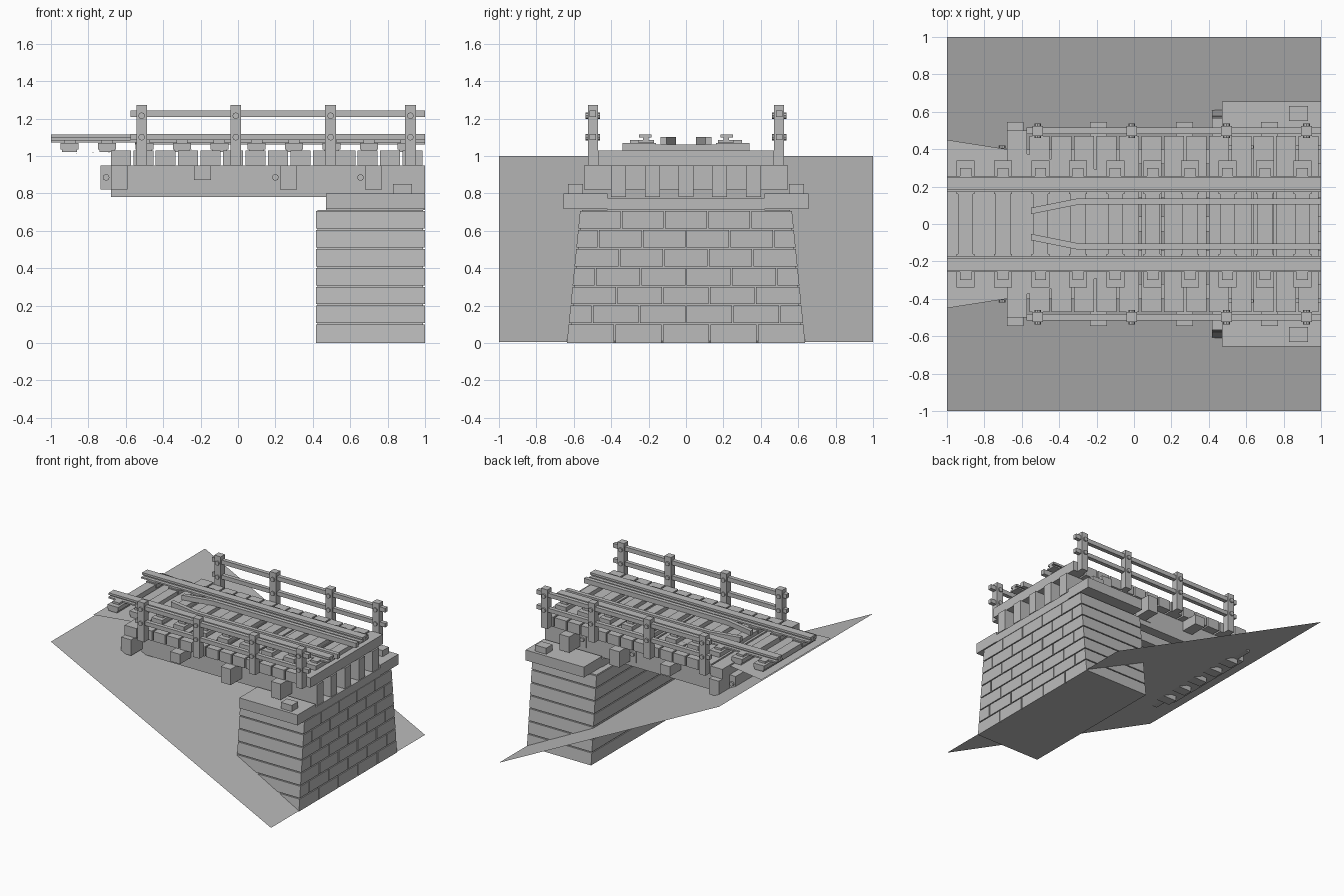
import bpy, math
from mathutils import Vector

cube = bpy.data.objects.get("Cube")
if cube:
    bpy.data.objects.remove(cube, do_unlink=True)

stone = bpy.data.materials.new("plain_grey")
stone.use_nodes = True
GREY = (0.5, 0.5, 0.5, 1)
stone.diffuse_color = GREY
stone.node_tree.nodes["Principled BSDF"].inputs["Base Color"].default_value = GREY


def make(name, verts, faces):
    me = bpy.data.meshes.new(name)
    me.from_pydata(verts, [], faces)
    me.materials.append(stone)
    ob = bpy.data.objects.new(name, me)
    bpy.context.collection.objects.link(ob)
    return ob


def prism(name, profile, x0, x1):
    """Extrude a counter-clockwise (y, z) profile along x."""
    n = len(profile)
    verts = [(x, y, z) for x in (x0, x1) for y, z in profile]
    faces = [(i, (i + 1) % n, n + (i + 1) % n, n + i) for i in range(n)]
    faces = [f[::-1] for f in faces]
    faces += [tuple(range(n))[::-1], tuple(range(n, 2 * n))]
    ob = make(name, verts, [f for f in faces])
    fix_normals(ob)
    return ob


def fix_normals(ob):
    import bmesh
    bm = bmesh.new()
    bm.from_mesh(ob.data)
    bmesh.ops.recalc_face_normals(bm, faces=bm.faces)
    bm.to_mesh(ob.data)
    bm.free()


def box(name, x, y, z):
    return prism(name, [(y[0], z[0]), (y[1], z[0]), (y[1], z[1]), (y[0], z[1])], *x)


def pair(name, x, y, z):
    """The same box on both sides of the track."""
    box(name + "_left", x, y, z)
    box(name + "_right", x, (-y[1], -y[0]), z)


def bolt(name, x, y0, y1, z, r):
    ring = [(r * math.cos(a * math.pi / 4), r * math.sin(a * math.pi / 4)) for a in range(8)]
    verts = [(x + c, y, z + s) for y in (y0, y1) for c, s in ring]
    faces = [(i, (i + 1) % 8, 8 + (i + 1) % 8, 8 + i) for i in range(8)]
    faces += [tuple(range(8)), tuple(range(8, 16))]
    fix_normals(make(name, verts, faces))


# Sloping ground and the thin ballast bed at its top
make("ground_slope", [(-1, -1, 1), (1, -1, 0.005), (1, 1, 0.005), (-1, 1, 1)], [(0, 1, 2, 3)])
make("ballast_bed",
     [(-1, -0.45, 1.01), (-0.68, -0.4, 1.02), (-0.15, -0.28, 1.036),
      (-0.15, 0.28, 1.036), (-0.68, 0.4, 1.02), (-1, 0.45, 1.01)], [(0, 1, 2, 3, 4, 5)])

# Battered stone pier: solid courses with separate facing blocks
COURSES, RISE, GAP = 7, 0.1015, 0.004


def half_width(z):
    return 0.637 - 0.1 * z


prism("pier_core", [(-0.625, 0), (0.625, 0), (0.555, 0.71), (-0.555, 0.71)], 0.425, 0.99)
for c in range(COURSES):
    z0, z1 = c * RISE + (GAP if c else 0), (c + 1) * RISE - GAP
    w0, w1 = half_width(z0), half_width(z1)
    prism("pier_course", [(-w0, z0), (w0, z0), (w1, z1), (-w1, z1)], 0.417, 0.93)
    step = 2 * w0 / 5
    shift = 0 if c % 2 == 0 else -step / 2
    cuts = [-w0] + [-w0 + step * i + shift for i in range(1, 6)] + [w0]
    cuts = [y for i, y in enumerate(cuts) if i in (0, 6) or y < w0 - 0.01]
    for i, (a, b) in enumerate(zip(cuts, cuts[1:])):
        a0 = a if i == 0 else a + GAP
        b0 = b if b == w0 else b - GAP
        a1 = -w1 if i == 0 else a0
        b1 = w1 if b == w0 else b0
        prism("pier_block", [(a0, z0), (b0, z0), (b1, z1), (a1, z1)], 0.93, 1.0)

# Cap stones and bearing
pair("cap_stone", (0.47, 1), (0.42, 0.655), (0.715, 0.8))
pair("cap_block", (0.83, 0.93), (0.55, 0.63), (0.8, 0.85))
box("bearing_slab", (0.47, 1), (-0.42, 0.42), (0.71, 0.775))

# Long girders
for y in (-0.36, -0.18, 0, 0.18, 0.36):
    box("girder", (-0.68, 1), (y - 0.04, y + 0.04), (0.78, 0.95))

# Cross beams with bolted blocks beside the girders
for x, low in ((-0.635, 0.82), (-0.19, 0.87), (0.27, 0.82), (0.725, 0.82)):
    box("cross_beam", (x - 0.045, x + 0.045), (-0.545, 0.545), (low, 0.95))
    if low < 0.85:
        box("spacer_beam", (x - 0.1, x - 0.045), (-0.405, 0.405), (low, 0.95))
        for s in (-1, 1):
            bolt("beam_bolt", x - 0.07, s * 0.4, s * 0.42, 0.885, 0.018)

# Deck planks
PITCH = 0.12
for i in range(14):
    x = -0.68 + i * PITCH
    w = 0.5 if i == 0 else 0.47
    box("deck_plank", (x, x + 0.107), (-w, w), (0.95, 1.03))

# Handrail posts and rails
for x in (-0.515, -0.012, 0.495, 0.922):
    pair("rail_post", (x - 0.029, x + 0.029), (0.47, 0.525), (0.95, 1.272))
    for s in (-1, 1):
        for z in (1.215, 1.1):
            bolt("post_bolt", x, s * 0.46, s * 0.537, z, 0.018)
pair("upper_handrail", (-0.575, 1), (0.482, 0.515), (1.207, 1.242))
pair("lower_handrail", (-0.575, 1), (0.482, 0.515), (1.085, 1.118))

# Sleepers with rail chairs
for i in range(10):
    x = -0.9 + 0.2 * i
    box("sleeper", (x - 0.04, x + 0.04), (-0.34, 0.34), (1.02, 1.062))
    pair("chair_base", (x - 0.048, x + 0.048), (0.16, 0.34), (1.035, 1.068))
    pair("chair_top", (x - 0.03, x + 0.03), (0.17, 0.3), (1.068, 1.084))

# Running rails: foot, web and head
pair("rail_foot", (-1, 1), (0.172, 0.256), (1.072, 1.084))
pair("rail_web", (-1, 1), (0.2, 0.23), (1.084, 1.098))
pair("rail_head", (-1, 1), (0.185, 0.25), (1.098, 1.115))

# Guard rails with ends bent towards the middle
for s in (-1, 1):
    path = [(-0.55, 0.07), (-0.3, 0.12), (1, 0.12)]
    verts = [(x, s * (y + d), z) for x, y in path
             for d, z in ((-0.017, 1.06), (0.017, 1.06), (0.017, 1.1), (-0.017, 1.1))]
    faces = [(k + i, k + (i + 1) % 4, k + 4 + (i + 1) % 4, k + 4 + i)
             for k in (0, 4) for i in range(4)]
    fix_normals(make("guard_rail", verts, faces + [(0, 1, 2, 3), (8, 9, 10, 11)]))
